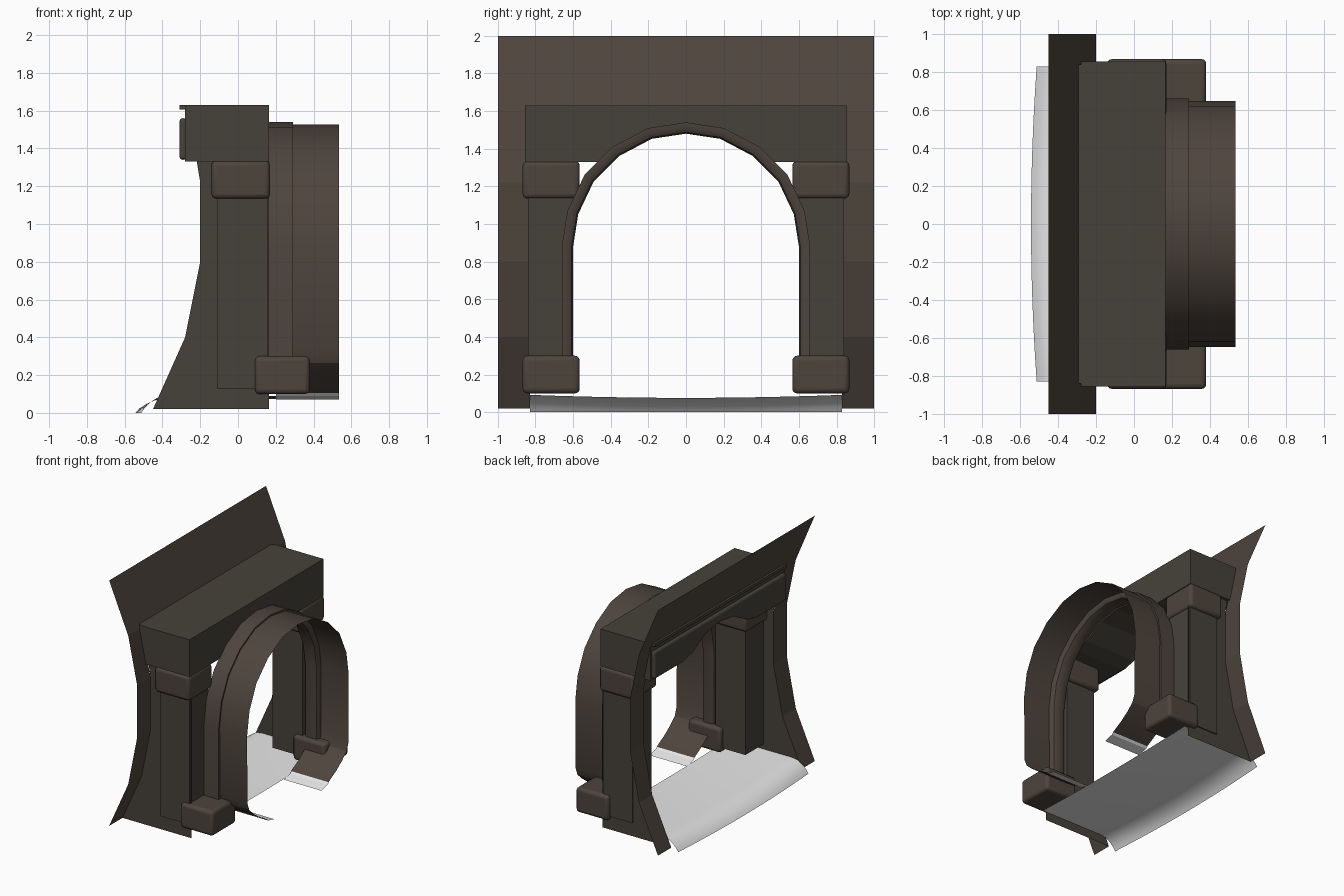
import bpy, bmesh, math

if "Cube" in bpy.data.objects:
    bpy.data.objects.remove(bpy.data.objects["Cube"])

def material(name, col):
    m = bpy.data.materials.new(name)
    m.diffuse_color = (*col, 1)
    m.use_nodes = True
    m.node_tree.nodes["Principled BSDF"].inputs["Base Color"].default_value = m.diffuse_color
    return m

BROWN = material("warm_brown", (0.075, 0.058, 0.046))
STONE = material("olive_brown", (0.062, 0.055, 0.043))
WHITE = material("pale_floor", (0.8, 0.8, 0.8))

def make(name, verts, faces, mat, smooth=None, bevel=0, fix=False):
    me = bpy.data.meshes.new(name)
    bm = bmesh.new()
    vs = [bm.verts.new(v) for v in verts]
    for f in faces:
        bm.faces.new([vs[i] for i in f])
    if fix:
        bmesh.ops.recalc_face_normals(bm, faces=bm.faces)
    bm.to_mesh(me)
    bm.free()
    me.materials.append(mat)
    ob = bpy.data.objects.new(name, me)
    bpy.context.collection.objects.link(ob)
    if bevel:
        b = ob.modifiers.new("bevel", 'BEVEL')
        b.width, b.segments, b.limit_method = bevel, 3, 'ANGLE'
    if smooth:
        bpy.ops.object.select_all(action='DESELECT')
        ob.select_set(True)
        bpy.context.view_layer.objects.active = ob
        bpy.ops.object.shade_smooth_by_angle(angle=math.radians(smooth))
    return ob

def box(name, x, y, z, mat, bevel=0):
    v = [(a, b, c) for a in x for b in y for c in z]
    f = [(0, 1, 3, 2), (4, 6, 7, 5), (0, 4, 5, 1), (2, 3, 7, 6), (0, 2, 6, 4), (1, 5, 7, 3)]
    return make(name, v, f, mat, 40 if bevel else None, bevel, True)

def prism(name, poly, x0, x1, mat, bevel=0):
    """Extrude a (y, z) outline along x."""
    n = len(poly)
    v = [(x, y, z) for x in (x0, x1) for y, z in poly]
    f = [tuple(range(n)), tuple(range(n, 2 * n))]
    f += [(i, (i + 1) % n, n + (i + 1) % n, n + i) for i in range(n)]
    return make(name, v, f, mat, None, bevel, True)

def loft(name, rows, mat, smooth=None, closed=False, fix=False):
    """Skin equal-length point rows."""
    n = len(rows[0])
    v = [p for r in rows for p in r]
    f = []
    for i in range(len(rows) if closed else len(rows) - 1):
        k = (i + 1) % len(rows)
        f += [(i * n + j, i * n + j + 1, k * n + j + 1, k * n + j) for j in range(n - 1)]
    return make(name, v, f, mat, smooth, 0, fix)

# arch outline, half of it, mirrored by the helper; d moves it inwards
CURVE = [(0.66, 0.88), (0.63, 1.07), (0.54, 1.26), (0.39, 1.41), (0.2, 1.51), (0, 1.54)]

def arch(d, low=()):
    k = (0.66 - d) / 0.66
    half = list(low) + [(y * k, 0.88 + (z - 0.88) * k) for y, z in CURVE]
    return half + [(-y, z) for y, z in reversed(half[:-1])]

# flared wall panel, with the middle left open up to the lintel
WALL = [(-0.45, 0.02), (-0.28, 0.4), (-0.2, 0.8), (-0.2, 1.22), (-0.28, 1.6), (-0.293, 1.63), (-0.45, 2.0)]
for name, y0, y1, pts in (("wall_left", -1, -0.83, WALL), ("wall_right", 0.83, 1, WALL),
                          ("wall_top", -0.83, 0.83, WALL[-2:])):
    loft(name, [[(x, y0, z) for x, z in pts], [(x, y1, z) for x, z in pts]], BROWN)

# lintel with the arch cut out of its underside
soffit = [p for p in arch(0.055) if p[1] > 1.33]
outline = [(0.855, 1.63), (0.855, 1.33), (0.47, 1.33)] + soffit + [(-0.47, 1.33), (-0.855, 1.33), (-0.855, 1.63)]
prism("lintel", outline, -0.28, 0.165, STONE)

# back moulding and top trim of the lintel
band = [(0.84, 1.56), (0.84, 1.34), (0.47, 1.34)] + soffit + [(-0.47, 1.34), (-0.84, 1.34), (-0.84, 1.56)]
prism("back_moulding", band, -0.31, -0.27, STONE, 0.018)
box("lintel_back_trim", (-0.31, -0.27), (-0.84, 0.84), (1.605, 1.63), STONE)

for s, side in ((-1, "left"), (1, "right")):
    # jamb plate that joins the panel to the front
    plate = [(x, s * 0.83, z) for x, z in WALL[:4] + [(-0.22, 1.34), (0.165, 1.34), (0.165, 0.02)]]
    make("jamb_" + side, plate, [tuple(range(7))], STONE)
    # column, capital and base
    def span(a, b):
        return sorted((s * a, s * b))
    box("column_" + side, (-0.11, 0.155), span(0.6, 0.84), (0.13, 1.3), STONE)
    box("capital_" + side, (-0.14, 0.17), span(0.565, 0.868), (1.135, 1.335), BROWN, 0.025)
    box("base_" + side, (0.09, 0.38), span(0.565, 0.868), (0.1, 0.3), BROWN, 0.025)
    # pale sill strip at the arch foot
    strip = [[(x, s * 0.395, 0.105), (x, s * 0.38, 0.09), (x, s * 0.3, 0.07)] for x in (0.2, 0.535)]
    loft("sill_strip_" + side, strip, WHITE)

# rounded arch ring
SECTION = [(0.16, 0), (0.29, 0), (0.29, 0.03), (0.275, 0.052), (0.25, 0.06), (0.2, 0.06), (0.175, 0.052), (0.16, 0.03)]
loft("arch_ring", [[(x, y, z) for y, z in arch(d, [(0.66 - d, 0.15)])] for x, d in SECTION],
     BROWN, 35, True, True)

# thin arch hood with feet that sweep inwards
FOOT = [(0.39, 0.105), (0.49, 0.16), (0.56, 0.21), (0.62, 0.265), (0.645, 0.33)]
hood = arch(0.013, FOOT)
loft("arch_hood", [[(x, y, z) for y, z in hood] for x in (0.29, 0.535)], BROWN, 25)
for s, side in ((-1, "left"), (1, "right")):
    loft("arch_foot_" + side, [[(x, s * y, z) for y, z in FOOT] for x in (0.2, 0.29)], BROWN, 25)

# floor with a rounded lip at the back, slightly dished in the middle
LIP = [(0.2, 0.09, 0), (-0.36, 0.092, 0), (-0.42, 0.084, 0.2), (-0.465, 0.055, 0.6), (-0.495, 0.025, 0.9), (-0.512, 0.0, 1)]
rows = []
for x, z, w in LIP:
    row = []
    for i in range(13):
        t = -1 + i / 6
        bow = 1 - t * t
        row.append((x - 0.03 * bow * w, 0.83 * t, z - 0.016 * bow * (1 - w)))
    rows.append(row)
loft("floor", rows, WHITE, 40)
